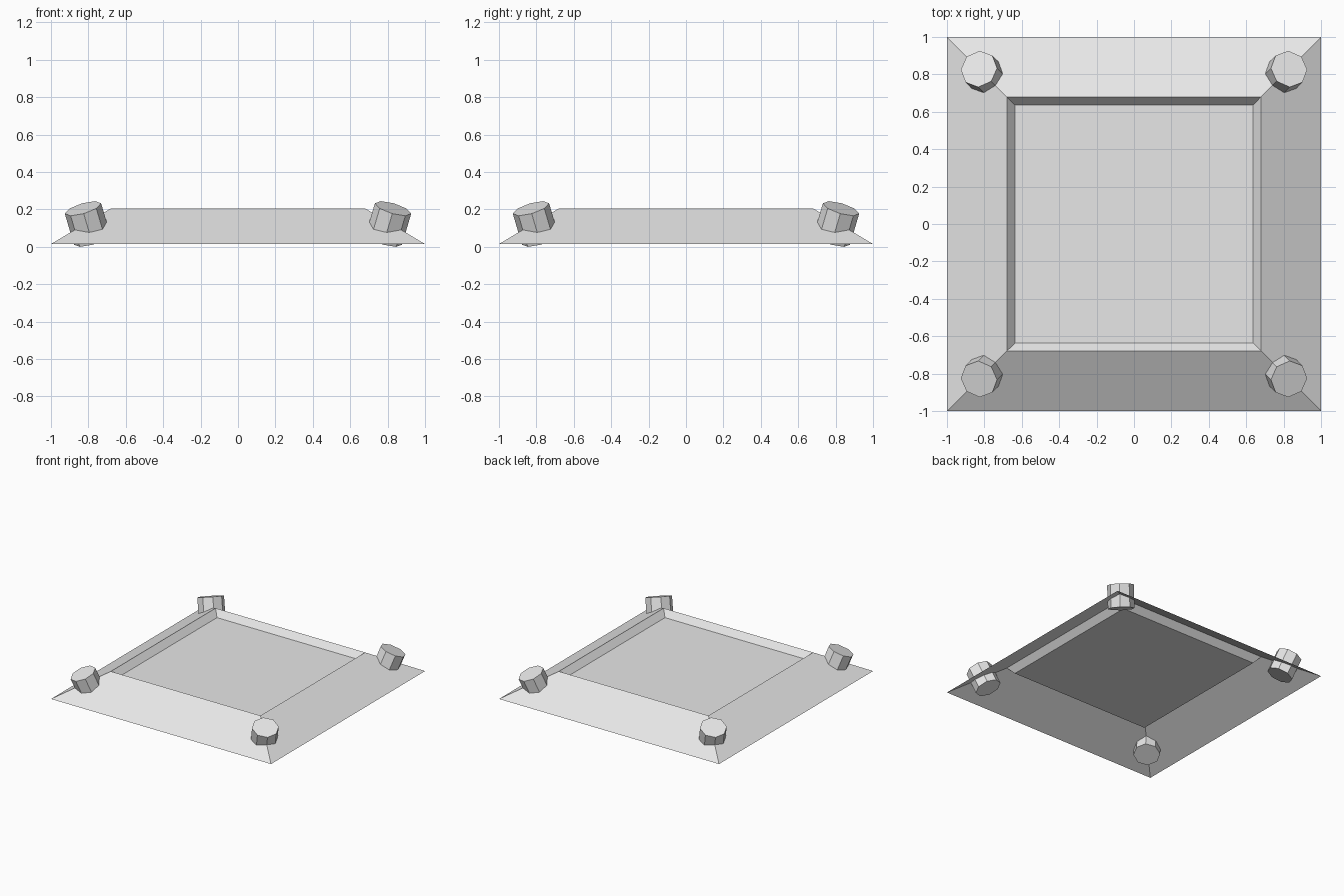
import bpy, bmesh, math
from mathutils import Matrix, Vector

if "Cube" in bpy.data.objects:
    bpy.data.objects.remove(bpy.data.objects["Cube"])

grey = bpy.data.materials.new("light grey")
grey.diffuse_color = (0.8, 0.8, 0.8, 1)
grey.use_nodes = True
grey.node_tree.nodes["Principled BSDF"].inputs["Base Color"].default_value = grey.diffuse_color


def make_object(name, bm):
    mesh = bpy.data.meshes.new(name)
    bm.to_mesh(mesh)
    bm.free()
    mesh.materials.append(grey)
    obj = bpy.data.objects.new(name, mesh)
    bpy.context.collection.objects.link(obj)
    return obj


# Base plate: thin sheet, sloped border, short inner lip and sunken panel
bm = bmesh.new()
rings = []
for half, z in ((1.0, 0.015), (0.68, 0.205), (0.637, 0.155)):
    rings.append([bm.verts.new((sx * half, sy * half, z))
                  for sx, sy in ((-1, -1), (1, -1), (1, 1), (-1, 1))])
for lower, upper in zip(rings, rings[1:]):
    for i in range(4):
        j = (i + 1) % 4
        bm.faces.new((lower[i], lower[j], upper[j], upper[i]))
bm.faces.new(rings[-1])
make_object("base_plate", bm)

# Corner bolts: eight-sided, square to the mitred corner ridges
TILT = math.atan2(0.19, 0.32 * math.sqrt(2))
RADIUS, LENGTH = 0.101, 0.18
TOP_DISTANCE, TOP_HEIGHT = 0.829 * math.sqrt(2), 0.205
names = ("back_right_bolt", "back_left_bolt", "front_left_bolt", "front_right_bolt")
for k, name in enumerate(names):
    turn = Matrix.Rotation(math.radians(45 + 90 * k), 4, 'Z')
    place = Matrix.Translation(Vector((TOP_DISTANCE, 0, TOP_HEIGHT)))
    lean = Matrix.Rotation(TILT, 4, 'Y')
    drop = Matrix.Translation(Vector((0, 0, -LENGTH / 2)))
    # a vertex of the octagon points outward along the diagonal
    spin = Matrix.Rotation(math.radians(90), 4, 'Z')
    bm = bmesh.new()
    bmesh.ops.create_cone(bm, cap_ends=True, segments=8, radius1=RADIUS,
                          radius2=RADIUS, depth=LENGTH,
                          matrix=turn @ place @ lean @ drop @ spin)
    make_object(name, bm)
